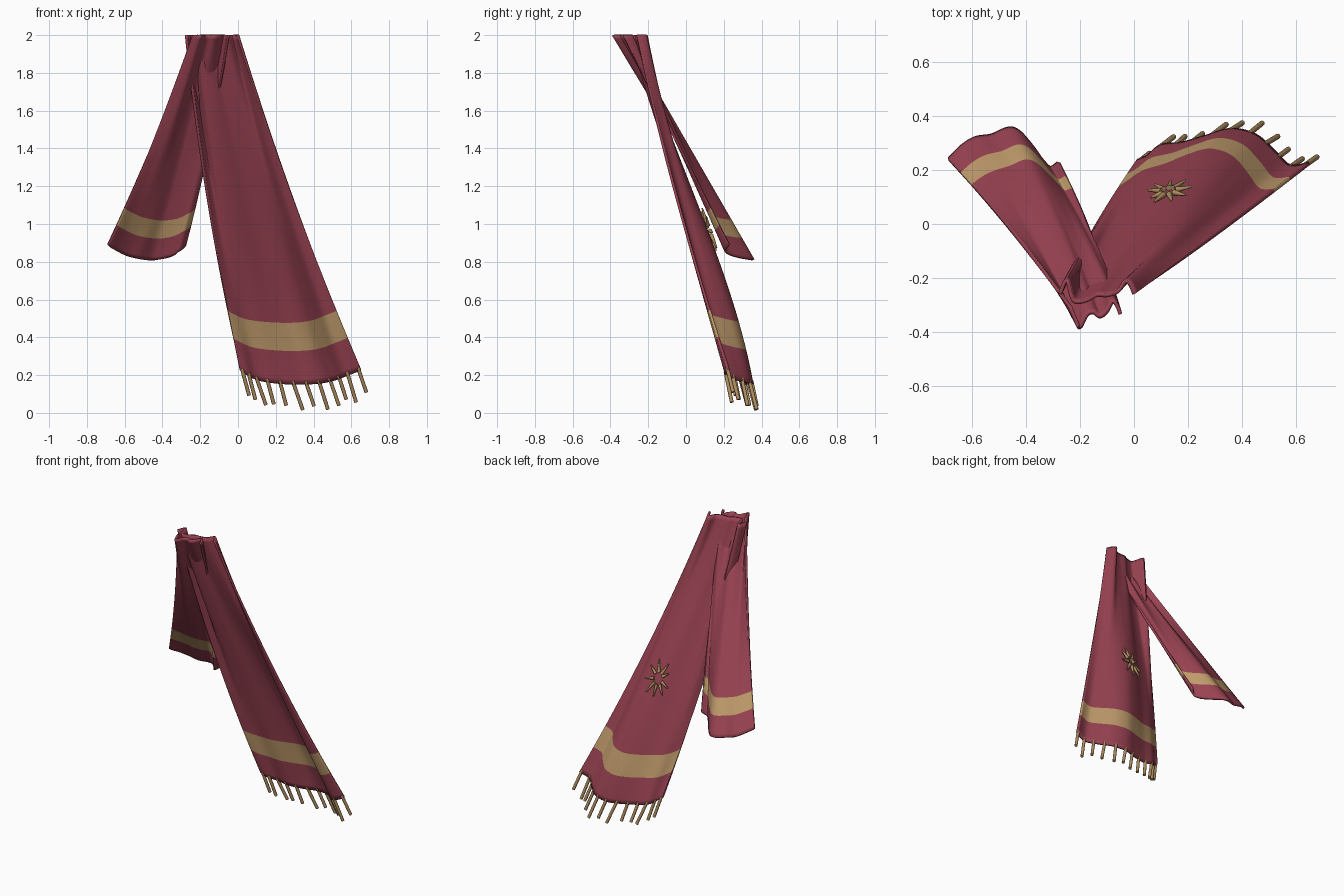
import bpy, bmesh, math, random
from mathutils import Vector

random.seed(4)
if "Cube" in bpy.data.objects:
    bpy.data.objects.remove(bpy.data.objects["Cube"], do_unlink=True)


def make_material(name, rgb):
    m = bpy.data.materials.new(name)
    m.use_nodes = True
    m.diffuse_color = (*rgb, 1)
    m.node_tree.nodes["Principled BSDF"].inputs["Base Color"].default_value = (*rgb, 1)
    return m


CLOTH = make_material("maroon cloth", (0.32, 0.055, 0.085))
BAND = make_material("tan band", (0.53, 0.33, 0.15))
THREAD = make_material("tan thread", (0.43, 0.27, 0.12))

ROWS, COLS = 62, 54
BAND_ROWS = range(51, 56)


def smooth_point(pts, u):
    """Catmull-Rom point at u (0..1) along a list of 2D points."""
    f = u * (len(pts) - 1)
    i = min(int(f), len(pts) - 2)
    f -= i
    a, b, c, d = (Vector(pts[max(0, min(len(pts) - 1, i + k))]) for k in (-1, 0, 1, 2))
    return 0.5 * (2 * b + (c - a) * f + (2 * a - 5 * b + 4 * c - d) * f ** 2
                  + (3 * b - a - 3 * c + d) * f ** 3)


def drape(top, bottom, bow, belly, edge_z, mid_z):
    """Surface function between a gathered top and a wavy hem."""
    def point(u, t):
        p = smooth_point(top, u).lerp(smooth_point(bottom, u), t)
        p += Vector(bow) * 4 * t * (1 - t)
        p += Vector(belly) * 6.75 * t * t * (1 - t) * math.sin(math.pi * u) ** 2
        hem = mid_z + (edge_z - mid_z) * (2 * u - 1) ** 2
        return Vector((p.x, p.y, 2 + (hem - 2) * t))
    return point


def finish(bm, name, mats, angle):
    me = bpy.data.meshes.new(name)
    bmesh.ops.recalc_face_normals(bm, faces=bm.faces)
    bm.to_mesh(me)
    bm.free()
    for m in mats:
        me.materials.append(m)
    ob = bpy.data.objects.new(name, me)
    bpy.context.collection.objects.link(ob)
    bpy.ops.object.select_all(action="DESELECT")
    ob.select_set(True)
    bpy.context.view_layer.objects.active = ob
    bpy.ops.object.shade_smooth_by_angle(angle=math.radians(angle))
    return ob


def cloth_panel(name, point):
    bm = bmesh.new()
    grid = [[bm.verts.new(point(c / COLS, r / ROWS)) for c in range(COLS + 1)]
            for r in range(ROWS + 1)]
    for r in range(ROWS):
        for c in range(COLS):
            f = bm.faces.new((grid[r][c], grid[r + 1][c], grid[r + 1][c + 1], grid[r][c + 1]))
            f.material_index = int(r in BAND_ROWS)
    ob = finish(bm, name, (CLOTH, BAND), 60)
    mod = ob.modifiers.new("thickness", "SOLIDIFY")
    mod.thickness = 0.014
    mod.offset = 0


def add_rod(bm, a, b, r1, r2):
    d = b - a
    res = bmesh.ops.create_cone(bm, cap_ends=True, segments=8, radius1=r1, radius2=r2,
                                depth=d.length)
    mat = d.to_track_quat("Z", "Y").to_matrix()
    for v in res["verts"]:
        v.co = mat @ v.co + (a + b) / 2


# Long hanging end
long_end = drape(
    [(-.275, -.26), (-.25, -.21), (-.225, -.285), (-.18, -.285), (-.14, -.265),
     (-.10, -.265), (-.06, -.25), (-.035, -.215), (-.015, -.225), (0, -.26)],
    [(.01, .235), (.05, .25), (.10, .29), (.18, .30), (.27, .325),
     (.36, .35), (.45, .33), (.52, .27), (.58, .215), (.65, .225)],
    (-.025, -.025), (.025, .06), .23, .15)
cloth_panel("long_scarf_end", long_end)

# Short hanging end, crossing behind the long one
short_end = drape(
    [(-.235, -.31), (-.215, -.36), (-.20, -.385), (-.175, -.34), (-.15, -.33),
     (-.125, -.345), (-.10, -.325), (-.08, -.29), (-.065, -.30), (-.05, -.335)],
    [(-.69, .24), (-.64, .29), (-.59, .32), (-.53, .33), (-.47, .355),
     (-.43, .345), (-.38, .29), (-.34, .235), (-.31, .21), (-.28, .23)],
    (.015, 0), (0, 0), .89, .81)
cloth_panel("short_scarf_end", short_end)

# Fringe along the long hem
bm = bmesh.new()
for i in range(12):
    u = 0.05 + 0.93 * i / 11
    root = long_end(u, 0.99)
    way = Vector((random.uniform(.24, .36), random.uniform(.2, .28), -1)).normalized()
    add_rod(bm, root, root + way * random.uniform(.13, .175), .01, .01)
finish(bm, "fringe", (THREAD,), 50)

# Starburst embroidery on the back of the long end
bm = bmesh.new()
u0, t0 = 0.51, 0.56
centre = long_end(u0, t0)
across = (long_end(u0 + .12, t0) - long_end(u0 - .12, t0)).normalized()
down = (long_end(u0, t0 + .05) - long_end(u0, t0 - .05)).normalized()
normal = across.cross(down).normalized()
if normal.y < 0:
    normal = -normal
down = normal.cross(across)
centre += normal * 0.016
for i in range(9):
    a = math.tau * (i + random.uniform(-.2, .2)) / 9
    ray = across * math.cos(a) * .8 + down * math.sin(a) * 1.1
    add_rod(bm, centre + ray * .035, centre + ray * random.uniform(.09, .13), .011, .004)
finish(bm, "star_embroidery", (THREAD,), 50)
